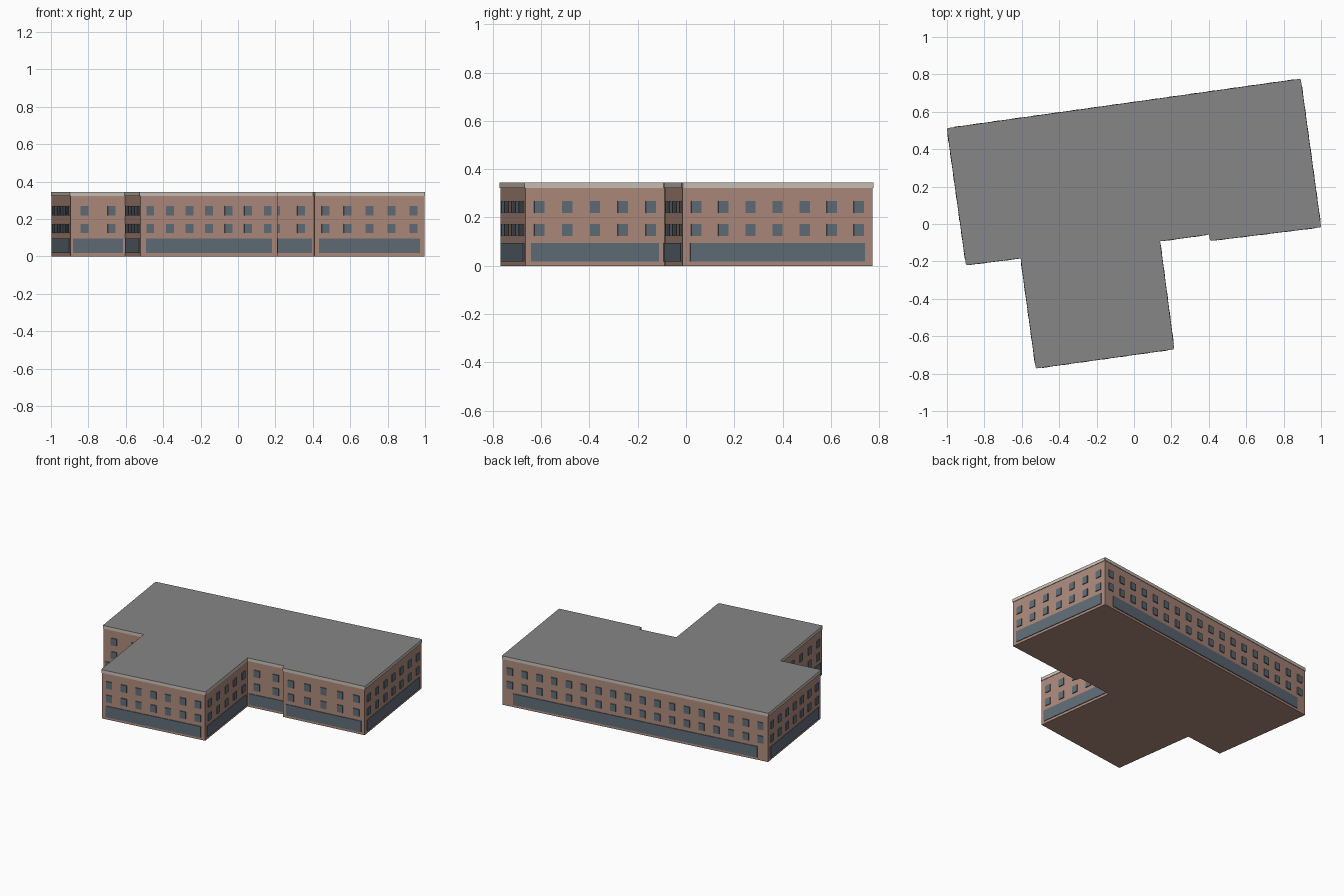
import bpy, bmesh, math
from mathutils import Vector

if "Cube" in bpy.data.objects:
    bpy.data.objects.remove(bpy.data.objects["Cube"])

H = 0.345
# footprint, counter-clockwise from the back left corner
FOOT = [(-0.996, 0.509), (-0.895, -0.216), (-0.603, -0.179), (-0.522, -0.768),
        (0.211, -0.666), (0.135, -0.089), (0.405, -0.052), (0.410, -0.086),
        (0.996, -0.014), (0.888, 0.772)]


def material(name, rgb):
    m = bpy.data.materials.new(name)
    m.diffuse_color = (*rgb, 1)
    m.use_nodes = True
    m.node_tree.nodes["Principled BSDF"].inputs["Base Color"].default_value = m.diffuse_color
    return m


BRICK = material("brick", (0.42, 0.255, 0.20))
ROOF = material("roof_grey", (0.24, 0.24, 0.245))
GLASS = material("blue_grey_glass", (0.118, 0.152, 0.187))
TRIM = material("pale_trim", (0.58, 0.53, 0.47))


def finish(name, bm, mats):
    bmesh.ops.recalc_face_normals(bm, faces=bm.faces)
    me = bpy.data.meshes.new(name)
    bm.to_mesh(me)
    bm.free()
    for m in mats:
        me.materials.append(m)
    ob = bpy.data.objects.new(name, me)
    bpy.context.collection.objects.link(ob)
    return ob


def plate(bm, a, b, s0, s1, z0, z1, depth):
    """Thin box on wall a-b, from distance s0 to s1 along it."""
    d = (b - a).normalized()
    out = Vector((d.y, -d.x))
    ring = [a + d * s0, a + d * s0 + out * depth, a + d * s1 + out * depth, a + d * s1]
    low = [bm.verts.new((*p, z0)) for p in ring]
    top = [bm.verts.new((*p, z1)) for p in ring]
    bm.faces.new(low)
    bm.faces.new(top)
    for i in range(4):
        j = (i + 1) % 4
        bm.faces.new((low[i], low[j], top[j], top[i]))


# main block: extruded footprint, with the roof coloured by direction
bm = bmesh.new()
base = bm.faces.new([bm.verts.new((x, y, 0)) for x, y in FOOT])
ext = bmesh.ops.extrude_face_region(bm, geom=[base], use_keep_orig=True)
bmesh.ops.translate(bm, vec=(0, 0, H),
                    verts=[v for v in ext["geom"] if isinstance(v, bmesh.types.BMVert)])
bmesh.ops.recalc_face_normals(bm, faces=bm.faces)
for f in bm.faces:
    f.material_index = 1 if f.normal.z > 0.5 else 0
finish("main_block", bm, [BRICK, ROOF])

# details repeated on every wall
windows, shopfront, cornice = bmesh.new(), bmesh.new(), bmesh.new()
pts = [Vector(p) for p in FOOT]
for i, a in enumerate(pts):
    b = pts[(i + 1) % len(pts)]
    length = (b - a).length
    plate(cornice, a, b, 0, length, 0.323, H, 0.004)
    if length < 0.1:
        continue
    plate(shopfront, a, b, 0.04 * length, 0.96 * length, 0.017, 0.095, 0.005)
    n = math.floor(length / 0.103)
    for k in range(n):
        c = (k + 0.5) * length / n
        for z in (0.124, 0.219):
            plate(windows, a, b, c - 0.021, c + 0.021, z, z + 0.05, 0.006)

finish("upper_windows", windows, [GLASS])
finish("ground_floor_glazing", shopfront, [GLASS])

# cornice: pale sides, roof-coloured top
bmesh.ops.recalc_face_normals(cornice, faces=cornice.faces)
for f in cornice.faces:
    f.material_index = 1 if f.normal.z > 0.5 else 0
finish("cornice", cornice, [TRIM, ROOF])
